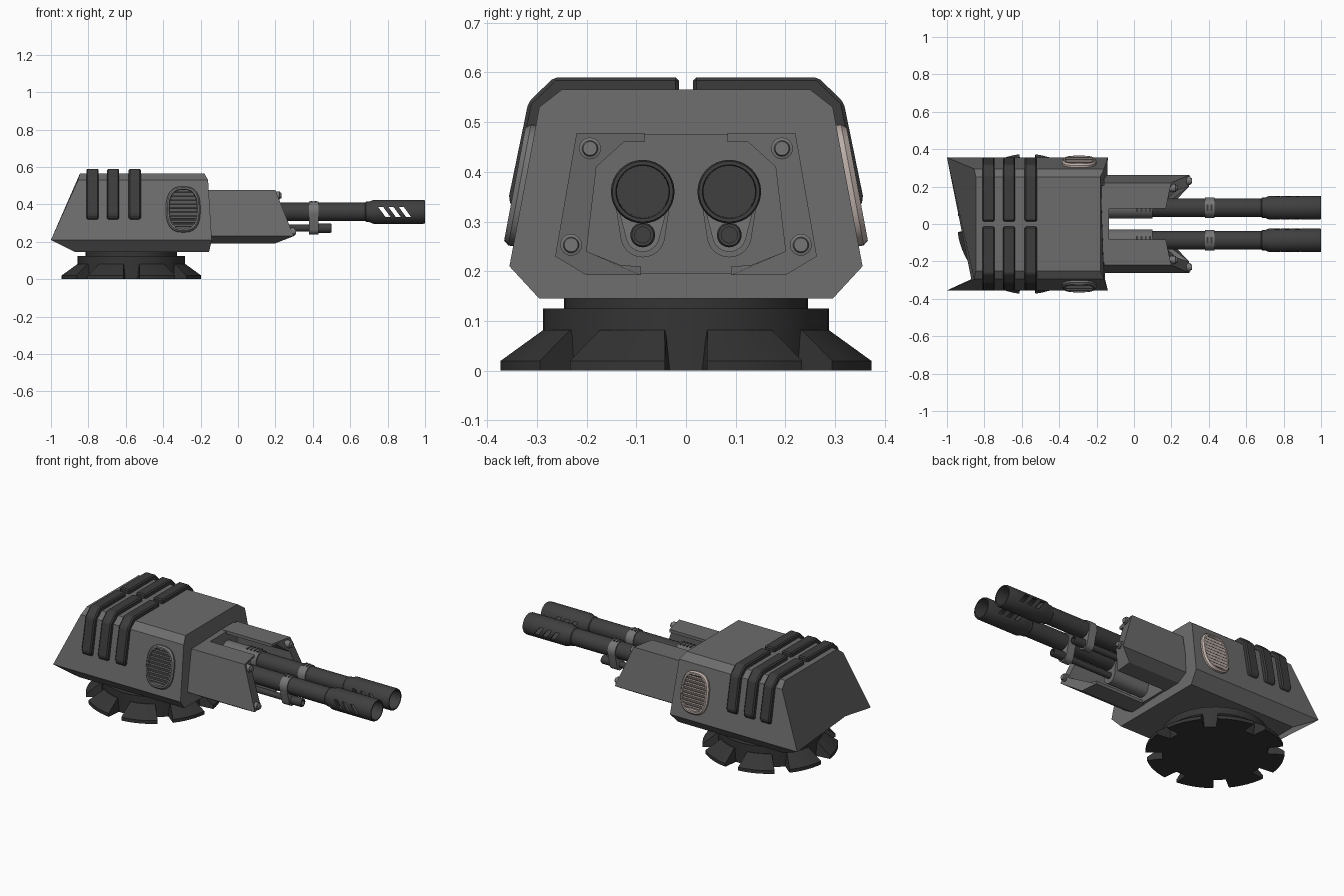
import bpy, bmesh
from math import sin, cos, pi, radians, hypot, acos, copysign
from mathutils import Vector

if "Cube" in bpy.data.objects:
    bpy.data.objects.remove(bpy.data.objects["Cube"])


def material(name, r, g, b):
    m = bpy.data.materials.new(name)
    m.use_nodes = True
    m.diffuse_color = (r, g, b, 1)
    m.node_tree.nodes["Principled BSDF"].inputs["Base Color"].default_value = (r, g, b, 1)
    return m


ARMOUR = material("armour grey", .15, .15, .15)
DARK = material("strap charcoal", .045, .045, .045)
BASE = material("base charcoal", .035, .035, .035)
BARREL = material("barrel steel", .05, .05, .05)
TRIM = material("trim grey", .18, .18, .18)
WARM = material("warm vent metal", .5, .42, .39)


def loft(name, rings, mat, smooth=False, closed=False):
    """Skin equal rings of points; cap the ends unless the loop closes."""
    bm = bmesh.new()
    vs = [[bm.verts.new(p) for p in ring] for ring in rings]
    n = len(rings[0])
    pairs = list(zip(vs, vs[1:])) + ([(vs[-1], vs[0])] if closed else [])
    for a, b in pairs:
        for i in range(n):
            j = (i + 1) % n
            bm.faces.new((a[i], a[j], b[j], b[i]))
    if not closed:
        bm.faces.new(vs[0])
        bm.faces.new(vs[-1])
    bmesh.ops.recalc_face_normals(bm, faces=bm.faces)
    me = bpy.data.meshes.new(name)
    bm.to_mesh(me)
    bm.free()
    me.materials.append(mat)
    if smooth:
        me.shade_smooth()
        me.set_sharp_from_angle(angle=radians(30))
    ob = bpy.data.objects.new(name, me)
    bpy.context.scene.collection.objects.link(ob)
    return ob


def lathe(name, profile, origin, axis, mat, n=28):
    """Turn (distance, radius) pairs around the x or z axis."""
    o = Vector(origin)
    rings = []
    for d, r in profile:
        ring = []
        for i in range(n):
            u, v = r * cos(2 * pi * i / n), r * sin(2 * pi * i / n)
            ring.append(o + Vector((d, u, v) if axis == "x" else (u, v, d)))
        rings.append(ring)
    return loft(name, rings, mat, True)


def slab(name, pts, x0, x1, mat):
    """Extrude a (y, z) outline along x; the ends may be functions of (y, z)."""
    end = lambda e, p: e(*p) if callable(e) else e
    return loft(name, [[(end(e, p), *p) for p in pts] for e in (x0, x1)], mat)


def box(name, lo, hi, mat):
    return slab(name, [(lo[1], lo[2]), (hi[1], lo[2]), (hi[1], hi[2]), (lo[1], hi[2])],
                lo[0], hi[0], mat)


def bevel(ob, width):
    m = ob.modifiers.new("bevel", "BEVEL")
    m.width, m.segments = width, 1


# Turret base: collar, neck and eight sloping feet
centre = (-.57, 0, 0)
lathe("base_collar", [(0, .287), (.125, .287)], centre, "z", BASE, 48)
lathe("base_neck", [(.12, .245), (.16, .245)], centre, "z", BASE, 48)
for k in range(8):
    rings = []
    for step in range(7):
        t = step / 3 - 1
        ring = []
        for r, z, half in ((.25, 0, 16), (.375, 0, 16), (.375, .02, 16),
                           (.29, .082, 14), (.25, .082, 14)):
            a = radians(22.5 + 45 * k + half * t)
            ring.append((-.57 + r * cos(a), r * sin(a), z))
        rings.append(ring)
    loft("base_foot_%d" % (k + 1), rings, BASE, True)

# Hull: one faceted section with slanted ends
half = [(.295, .145), (.355, .21), (.295, .53), (.25, .565)]
section = half + [(-y, z) for y, z in reversed(half)]
rear = {.145: -.87, .21: -1, .53: -.855, .565: -.845}
nose = {.145: -.155, .21: -.14, .53: -.16, .565: -.18}
slab("hull", section, lambda y, z: rear[z], lambda y, z: nose[z], ARMOUR)

# Gun mount panel on the nose
panel = [(.1, .195), (.24, .235), (.205, .475)]
slab("mount_panel", panel + [(-y, z) for y, z in reversed(panel)], -.2, -.135, ARMOUR)

# Armour straps wrapping the roof and sides
strap = [(.014, .59), (.265, .59), (.317, .54), (.357, .345), (.345, .32),
         (.325, .32), (.285, .525), (.245, .555), (.014, .555)]
for s in (-1, 1):
    for i, x in enumerate((-.778, -.668, -.552)):
        ob = slab("armour_strap_%d" % (i + 1), [(s * y, z) for y, z in strap],
                  x - .033, x + .033, DARK)
        bevel(ob, .007)


# Oval side vents with louvres, lying on the slanted hull sides
def oval(w, h, power=.75, n=32):
    p = lambda c: copysign(abs(c) ** power, c)
    return [(w * p(cos(2 * pi * i / n)), h * p(sin(2 * pi * i / n))) for i in range(n)]


for s, mat in ((-1, TRIM), (1, WARM)):
    length = hypot(.06, .32)
    up = Vector((0, -s * .06, .32)) / length
    out = Vector((0, s * .32, .06)) / length
    origin = Vector((-.293, s * .3246, .372))
    place = lambda u, v, d: origin + Vector((u, 0, 0)) + up * v + out * d
    rim = [(.092, .124, -.01), (.092, .124, .01), (.084, .116, .02),
           (.076, .108, .02), (.074, .106, .006)]
    loft("side_vent", [[place(u, v, d) for u, v in oval(w, h)] for w, h, d in rim],
         mat, True)
    for i in range(9):
        v = -.086 + i * .0215
        w = .074 * (1 - abs(v / .11) ** 2.6) ** (1 / 2.6)
        blade = [(v - .009, .004), (v + .007, .004), (v + .003, .02), (v - .009, .012)]
        loft("vent_louvre", [[place(x, a, d) for a, d in blade] for x in (-w, w)], mat)
        gap = [(v + .004, .005), (v + .0125, .005), (v + .0125, .008), (v + .004, .008)]
        loft("vent_gap", [[place(x, a, d) for a, d in gap] for x in (-w, w)], DARK)


# Cheek brackets around the guns, with bolts on the slanted ends
def cheek_end(y, z):
    if abs(y) < .13:
        return .17 if z > .3 else .19
    return .2 + (.475 - z) * .4 if z > .22 else .2


cheek = [(.083, .478), (.22, .478), (.263, .23), (.2, .192), (.09, .192), (.09, .21),
         (.13, .212), (.2, .24), (.18, .41), (.125, .46), (.083, .46)]
for s in (-1, 1):
    slab("cheek_bracket", [(s * y, z) for y, z in cheek], -.16, cheek_end, ARMOUR)
    for y, z in ((.193, .447), (.231, .253)):
        x = cheek_end(y, z)
        lathe("cheek_bolt", [(-.04, .022), (.012, .022), (.014, .016), (.022, .014)],
              (x, s * y, z), "x", TRIM, 16)


# Band shaped like a belt around a barrel and its lower tube
def belt(name, y, x0, x1, r1, r2, mat):
    z1, z2 = .36, .273
    tilt = pi / 2 - acos((r1 - r2) / (z1 - z2))
    pts = []
    for z, r, a0, a1 in ((z1, r1, -tilt, pi + tilt), (z2, r2, pi + tilt, 2 * pi - tilt)):
        for i in range(17):
            a = a0 + (a1 - a0) * i / 16
            pts.append((y + r * cos(a), z + r * sin(a)))
    ob = slab(name, pts, x0, x1, mat)
    ob.data.shade_smooth()
    ob.data.set_sharp_from_angle(angle=radians(30))
    return ob


# Slanted cutter blocks for the muzzle slots
cutters = []
for x in (.75, .805, .86):
    outline = [(x, .385), (x + .027, .385), (x + .066, .332), (x + .039, .332)]
    cut = loft("slot_cutter", [[(a, y, b) for a, b in outline] for y in (-.3, .3)], BARREL)
    cut.hide_render = True
    cutters.append(cut)

# Twin guns
for s in (-1, 1):
    y = s * .087
    gun = lathe("gun_barrel",
                [(-.16, .05), (.68, .05), (.685, .054), (.7, .054), (.725, .064), (.99, .064),
                 (1, .061), (1, .054), (.735, .052)], (0, y, .36), "x", BARREL, 32)
    bpy.context.view_layer.objects.active = gun
    for cut in cutters:
        m = gun.modifiers.new("slot", "BOOLEAN")
        m.object, m.operation, m.solver = cut, "DIFFERENCE", "EXACT"
        bpy.ops.object.modifier_apply(modifier=m.name)
    lathe("lower_tube", [(-.16, .018), (.43, .018), (.43, .025), (.495, .025), (.5, .022),
                         (.5, .016), (.47, .016)], (0, y, .273), "x", BARREL, 20)
    belt("barrel_sleeve", y, -.15, .1, .058, .045, ARMOUR)
    belt("barrel_clamp", y, .38, .43, .056, .034, TRIM)
    # Dark vent marks on the sleeve and clamp
    for i in range(4):
        x = .012 + i * .023
        box("sleeve_slot", (x, y - .022, .41), (x + .01, y + .022, .419), DARK)
    for x in (.388, .41):
        box("clamp_slot", (x, y - .018, .41), (x + .01, y + .018, .417), DARK)
for cut in cutters:
    bpy.data.objects.remove(cut)
